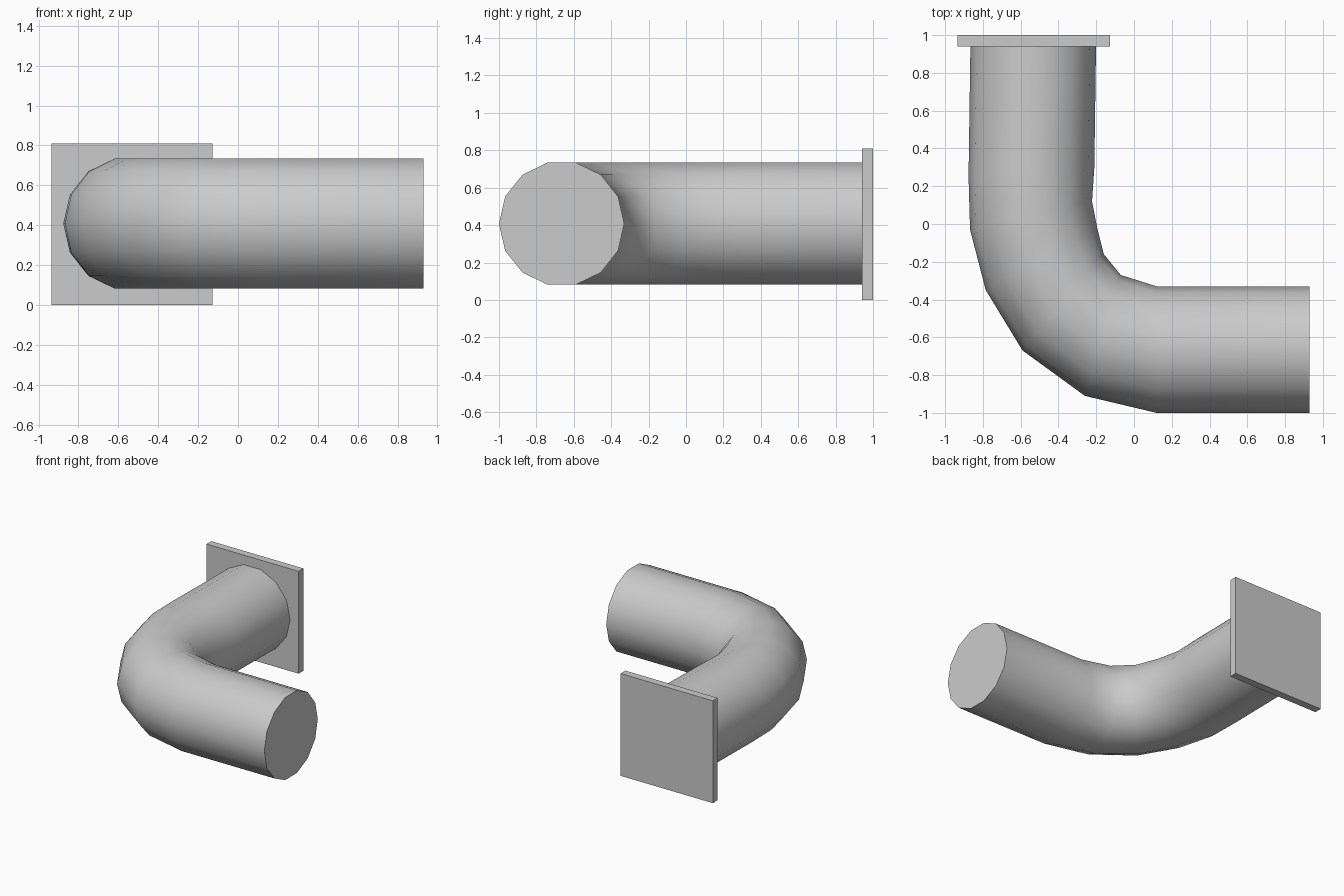
import bpy, bmesh, math
from mathutils import Vector

if "Cube" in bpy.data.objects:
    bpy.data.objects.remove(bpy.data.objects["Cube"])

SIDES = 14
MID_Z = 0.408

# Each station: outer and inner side of the pipe as seen from above
stations = [
    ((0.93, -1.0), (0.93, -0.33)),
    ((0.12, -1.0), (0.12, -0.33)),
    ((-0.26, -0.91), (-0.07, -0.27)),
    ((-0.59, -0.67), (-0.16, -0.16)),
    ((-0.785, -0.35), (-0.195, -0.02)),
    ((-0.868, -0.03), (-0.222, 0.12)),
    ((-0.876, 0.25), (-0.21, 0.30)),
    ((-0.866, 0.945), (-0.201, 0.945)),
]

# Bent pipe
bm = bmesh.new()
rings = []
for outer, inner in stations:
    o, i = Vector((*outer, MID_Z)), Vector((*inner, MID_Z))
    centre, side = (o + i) / 2, (o - i) / 2
    up = Vector((0, 0, 0.335))
    angles = [2 * math.pi * k / SIDES for k in range(SIDES)]
    rings.append([bm.verts.new(centre + side * math.cos(a) + up * math.sin(a)) for a in angles])
for a, b in zip(rings, rings[1:]):
    for k in range(SIDES):
        n = (k + 1) % SIDES
        bm.faces.new((a[k], a[n], b[n], b[k]))
bm.faces.new(rings[0])
bm.faces.new(rings[-1])
bmesh.ops.recalc_face_normals(bm, faces=bm.faces)
mesh = bpy.data.meshes.new("bent_pipe")
bm.to_mesh(mesh)
bm.free()
pipe = bpy.data.objects.new("bent_pipe", mesh)
bpy.context.collection.objects.link(pipe)
bpy.context.view_layer.objects.active = pipe
pipe.select_set(True)
bpy.ops.object.shade_smooth_by_angle(angle=math.radians(50))
pipe.select_set(False)

# Square mounting plate
bpy.ops.mesh.primitive_cube_add(size=1, location=(-0.531, 0.97, 0.405))
plate = bpy.context.object
plate.name = "mounting_plate"
plate.scale = (0.808, 0.06, 0.81)
bpy.ops.object.transform_apply(location=False, rotation=False, scale=True)
